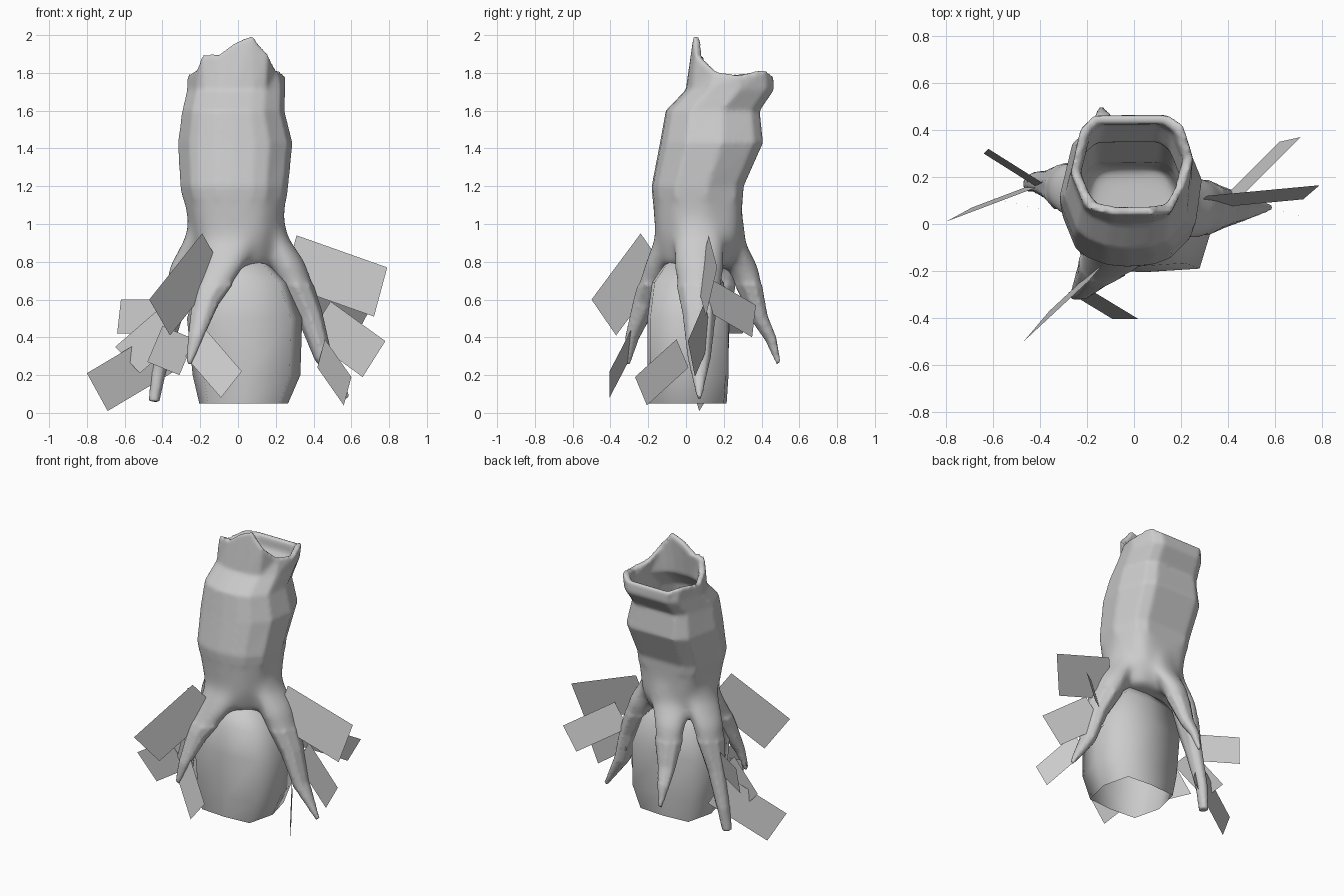
import bpy, bmesh, math
from mathutils import Vector

if "Cube" in bpy.data.objects:
    bpy.data.objects.remove(bpy.data.objects["Cube"])

grey = bpy.data.materials.new("plain grey")
grey.diffuse_color = (0.6, 0.6, 0.6, 1)
grey.use_nodes = True
grey.node_tree.nodes["Principled BSDF"].inputs["Base Color"].default_value = grey.diffuse_color


def finish(name, bm, smooth=True):
    for f in bm.faces:
        f.smooth = smooth
    me = bpy.data.meshes.new(name)
    bm.to_mesh(me)
    bm.free()
    ob = bpy.data.objects.new(name, me)
    bpy.context.collection.objects.link(ob)
    me.materials.append(grey)
    return ob


def loft(bm, rings, start=True, end=True):
    """Skin equal-length point rings (anticlockwise, rising), optional caps."""
    vs = [[bm.verts.new(p) for p in r] for r in rings]
    n = len(rings[0])
    for a, b in zip(vs, vs[1:]):
        for i in range(n):
            j = (i + 1) % n
            bm.faces.new((a[i], a[j], b[j], b[i]))
    if start:
        bm.faces.new(vs[0][::-1])
    if end:
        bm.faces.new(vs[-1])


# Hollow broken trunk: jagged rim, rounder rings below, inner wall and floor
rim = [(.16, .05, 1.9), (.21, .15, 1.81), (.25, .28, 1.79), (.21, .42, 1.82),
       (.15, .46, 1.79), (-.18, .46, 1.79), (-.23, .4, 1.81), (-.27, .22, 1.79),
       (-.22, .1, 1.82), (-.19, .06, 1.9), (-.1, .04, 1.9), (-.02, .04, 1.96), (.08, .04, 2.0)]


def level(cx, cy, hx, hy, z, wall=0):
    ring = []
    for x, y, _ in rim:
        u, v = (x + .01) / .26, (y - .25) / .21
        s = 1.03 / (abs(u) ** 2.4 + abs(v) ** 2.4) ** (1 / 2.4)
        ring.append((cx + (hx - wall) * u * s, cy + (hy - wall) * v * s, z))
    return ring


levels = [(-.01, .06, .19, .18, .77), (-.01, .075, .235, .23, .92),
          (-.02, .075, .28, .25, 1.2), (-.015, .15, .297, .28, 1.43),
          (-.025, .155, .265, .255, 1.6), (-.01, .245, .255, .24, 1.71)]
inner_rim = [(-.01 + (x + .01) * .85, .25 + (y - .25) * .83, z - .01) for x, y, z in rim]
wood = bmesh.new()
loft(wood, [level(*v) for v in levels] + [rim, inner_rim]
     + [level(*v, wall=.045) for v in levels[:1:-1]] + [level(-.01, .08, .2, .18, 1.0)])


# Roots: tapered oval tubes, wide and flat where they leave the trunk
def root(path):
    pts = [Vector(p[:3]) for p in path]
    rings = []
    for i, p in enumerate(pts):
        d = (pts[min(i + 1, len(pts) - 1)] - pts[max(i - 1, 0)]).normalized()
        out = Vector((p.x, p.y - .07, 0)).normalized()
        side = d.cross(out).normalized()
        up = side.cross(d)
        w, h = path[i][3:]
        rings.append([p + w * math.cos(k * math.pi / 4) * side
                      + h * math.sin(k * math.pi / 4) * up for k in range(8)])
    loft(wood, rings)


root([(-.03, -.13, 1.06, .08, .02), (-.05, -.1, .93, .15, .06),
      (-.1, -.13, .78, .14, .08), (-.17, -.21, .6, .08, .065),
      (-.225, -.285, .4, .045, .035), (-.26, -.31, .26, .015, .015)])
root([(.22, .07, 1.05, .08, .02), (.2, .07, .92, .14, .07),
      (.27, .07, .76, .14, .1), (.38, .07, .52, .09, .07),
      (.45, .07, .3, .065, .05), (.58, .07, .08, .014, .014)])
root([(-.235, .11, 1.05, .08, .02), (-.22, .12, .92, .14, .06),
      (-.29, .16, .75, .12, .08), (-.36, .17, .47, .065, .055),
      (-.42, .18, .22, .045, .04), (-.445, .17, .06, .036, .03)])
root([(-.03, .29, 1.03, .08, .02), (-.05, .25, .91, .14, .06),
      (-.09, .31, .75, .11, .08), (-.12, .39, .5, .06, .045),
      (-.135, .45, .39, .04, .03), (-.14, .49, .26, .012, .012)])

# Fuse trunk and roots into one skin, then soften only the joints
bmesh.ops.recalc_face_normals(wood, faces=wood.faces)
trunk = finish("trunk_with_roots", wood)
bpy.context.view_layer.objects.active = trunk
trunk.select_set(True)
mod = trunk.modifiers.new("fuse", 'REMESH')
mod.mode = 'VOXEL'
mod.voxel_size = .013
mod.use_smooth_shade = True
bpy.ops.object.modifier_apply(modifier=mod.name)
soft = bmesh.new()
soft.from_mesh(trunk.data)
joints = [v for v in soft.verts if .68 < v.co.z < 1.13]
for _ in range(40):
    bmesh.ops.smooth_vert(soft, verts=joints, factor=.5, use_axis_x=True,
                          use_axis_y=True, use_axis_z=True)
for _ in range(3):
    bmesh.ops.smooth_vert(soft, verts=[v for v in soft.verts if v.co.z > .68], factor=.5,
                          use_axis_x=True, use_axis_y=True, use_axis_z=True)
for f in soft.faces:
    f.smooth = True
    f.material_index = 0
soft.to_mesh(trunk.data)
soft.free()

# Boulder under the roots: rounded square rings, open underneath
outline = [(1, 0), (.8, .93), (0, 1), (-.8, .93), (-1, 0), (-.8, -.93), (0, -1), (.8, -.93)]
rock = bmesh.new()
loft(rock, [[(cx + hx * u, .01 + hy * v, z) for u, v in outline]
            for cx, hx, hy, z in [(.03, .235, .205, .05), (.045, .285, .215, .2),
                                  (.035, .305, .215, .5), (.025, .24, .19, .69),
                                  (.01, .15, .12, .79), (.01, .05, .04, .82)]], start=False)
finish("boulder", rock)

# Leaf cards: each is a parallelogram from a corner and its two neighbours
cards = {
    "leaf_front_upper": [(-.47, -.5, .6), (-.19, -.24, .95), (-.36, -.37, .41)],
    "leaf_front_lower": [(-.28, -.29, .3), (-.17, -.29, .44), (-.09, -.405, .08)],
    "leaf_right_upper": [(.31, .12, .94), (.79, .165, .77), (.24, .06, .68)],
    "leaf_right_middle": [(.49, .1, .59), (.78, .01, .38), (.37, .1372, .4)],
    "leaf_right_back": [(.47, .13, .71), (.71, .37, .57), (.38, .11, .54)],
    "leaf_right_lower": [(.46, -.05, .39), (.6, -.27, .19), (.42, .0129, .24)],
    "leaf_left_lower": [(-.8, .01, .21), (-.43, .15, .43), (-.69, .07, .01)],
    "leaf_left_back": [(-.62, .32, .6), (-.35, .15, .6), (-.64, .3, .42)],
    "leaf_left_middle": [(-.65, .12, .35), (-.43, .07, .54), (-.52, .0905, .21)],
    "leaf_left_front": [(-.48, 0, .27), (-.4, -.052, .46), (-.31, -.1105, .2)],
}
for name, corners in cards.items():
    a, b, d = map(Vector, corners)
    bm = bmesh.new()
    bm.faces.new([bm.verts.new(p) for p in (a, d, b + d - a, b)])
    finish(name, bm, smooth=False)
